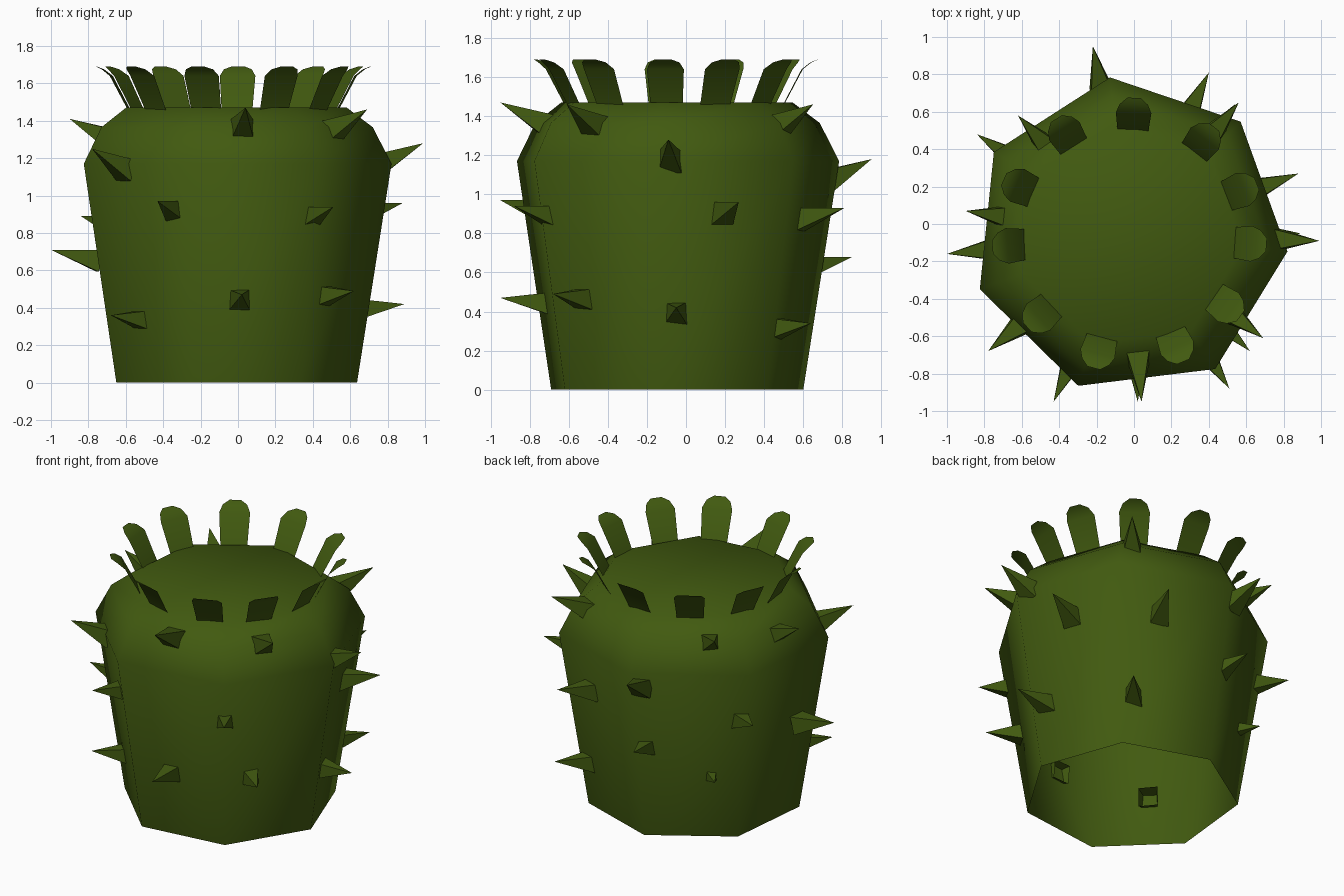
import bpy, bmesh
from math import sin, cos, radians, pi
from mathutils import Vector, Matrix

cube = bpy.data.objects.get("Cube")
if cube:
    bpy.data.objects.remove(cube, do_unlink=True)

green = bpy.data.materials.new("cactus_green")
green.use_nodes = True
colour = (0.053, 0.102, 0.005, 1)
green.diffuse_color = colour
green.node_tree.nodes["Principled BSDF"].inputs["Base Color"].default_value = colour

CENTRE = Vector((-0.025, -0.06, 0))


def finish(name, bm, smooth_angle=None):
    mesh = bpy.data.meshes.new(name)
    bm.to_mesh(mesh)
    bm.free()
    mesh.materials.append(green)
    obj = bpy.data.objects.new(name, mesh)
    bpy.context.collection.objects.link(obj)
    if smooth_angle:
        bpy.ops.object.select_all(action="DESELECT")
        obj.select_set(True)
        bpy.context.view_layer.objects.active = obj
        bpy.ops.object.shade_smooth_by_angle(angle=radians(smooth_angle))
    return obj


def polar(radius, angle, z):
    return CENTRE + Vector((radius * cos(angle), radius * sin(angle), z))


# Body: seven-sided tapered barrel, rounded shoulder, open underneath
SIDES = 7
bm = bmesh.new()
rings = []
for radius, z in [(0.665, 0), (0.85, 1.17), (0.75, 1.365), (0.61, 1.47)]:
    rings.append([bm.verts.new(polar(radius, radians(97) + i * 2 * pi / SIDES, z))
                  for i in range(SIDES)])
for low, high in zip(rings, rings[1:]):
    for i in range(SIDES):
        j = (i + 1) % SIDES
        bm.faces.new((low[i], low[j], high[j], high[i]))
bm.faces.new(rings[-1])
finish("cactus_body", bm, 75)

# Crown: thin strips leaning outward with a bent, rounded tip
strip_profile = [(0.555, 0.082, 1.45), (0.655, 0.095, 1.64),
                 (0.70, 0.075, 1.675), (0.735, 0.035, 1.69)]
strip_angles = [88, 52, 22, -4, -36, -67, -105, -138, -175, 156, 122]
for n, degrees in enumerate(strip_angles):
    a = radians(degrees)
    side = Vector((-sin(a), cos(a), 0))
    bm = bmesh.new()
    pairs = []
    for r, w, z in strip_profile:
        mid = polar(r, a, z)
        pairs.append((bm.verts.new(mid - side * w), bm.verts.new(mid + side * w)))
    for (a0, b0), (a1, b1) in zip(pairs, pairs[1:]):
        bm.faces.new((a0, b0, b1, a1))
    finish(f"crown_strip_{n + 1}", bm, 30)

# Spikes: four-sided points, open at the buried end, given by their tips
upper_tips = [(-0.90, 0.07, 1.41), (0.99, -0.09, 1.28), (-0.78, -0.68, 1.25),
              (0.04, -0.95, 1.47), (0.69, -0.61, 1.46), (0.56, 0.65, 1.46),
              (-0.22, 0.95, 1.18), (-0.62, 0.58, 1.44)]
middle_tips = [(0.88, 0.27, 0.96), (-1.0, -0.16, 0.71), (-0.84, 0.48, 0.89),
               (-0.43, -0.95, 0.97), (0.51, -0.88, 0.94), (0.40, 0.81, 0.93),
               (-0.20, 0.85, 0.68)]
lower_tips = [(0.89, -0.05, 0.42), (0.02, -0.95, 0.47), (0.62, -0.68, 0.49),
              (-0.68, -0.60, 0.36), (0.54, 0.64, 0.34), (-0.58, 0.52, 0.45)]


def spike(name, tip, drop, length=0.27, width=0.085):
    tip = Vector(tip)
    outward = tip - CENTRE
    outward.z = 0
    direction = (outward.normalized() * length + Vector((0, 0, drop))).normalized()
    turn = direction.to_track_quat("Z", "Y").to_matrix().to_4x4()
    place = Matrix.Translation(tip - direction * length / 2)
    bm = bmesh.new()
    bmesh.ops.create_cone(bm, cap_ends=False, segments=4, radius1=width,
                          radius2=0, depth=length,
                          matrix=place @ turn @ Matrix.Rotation(pi / 4, 4, "Z"))
    bmesh.ops.remove_doubles(bm, verts=bm.verts, dist=0.0001)
    finish(name, bm)


for level, tips, drop in [("upper", upper_tips, 0.13), ("middle", middle_tips, 0.06),
                          ("lower", lower_tips, 0.03)]:
    for n, tip in enumerate(tips):
        spike(f"{level}_spike_{n + 1}", tip, drop)
